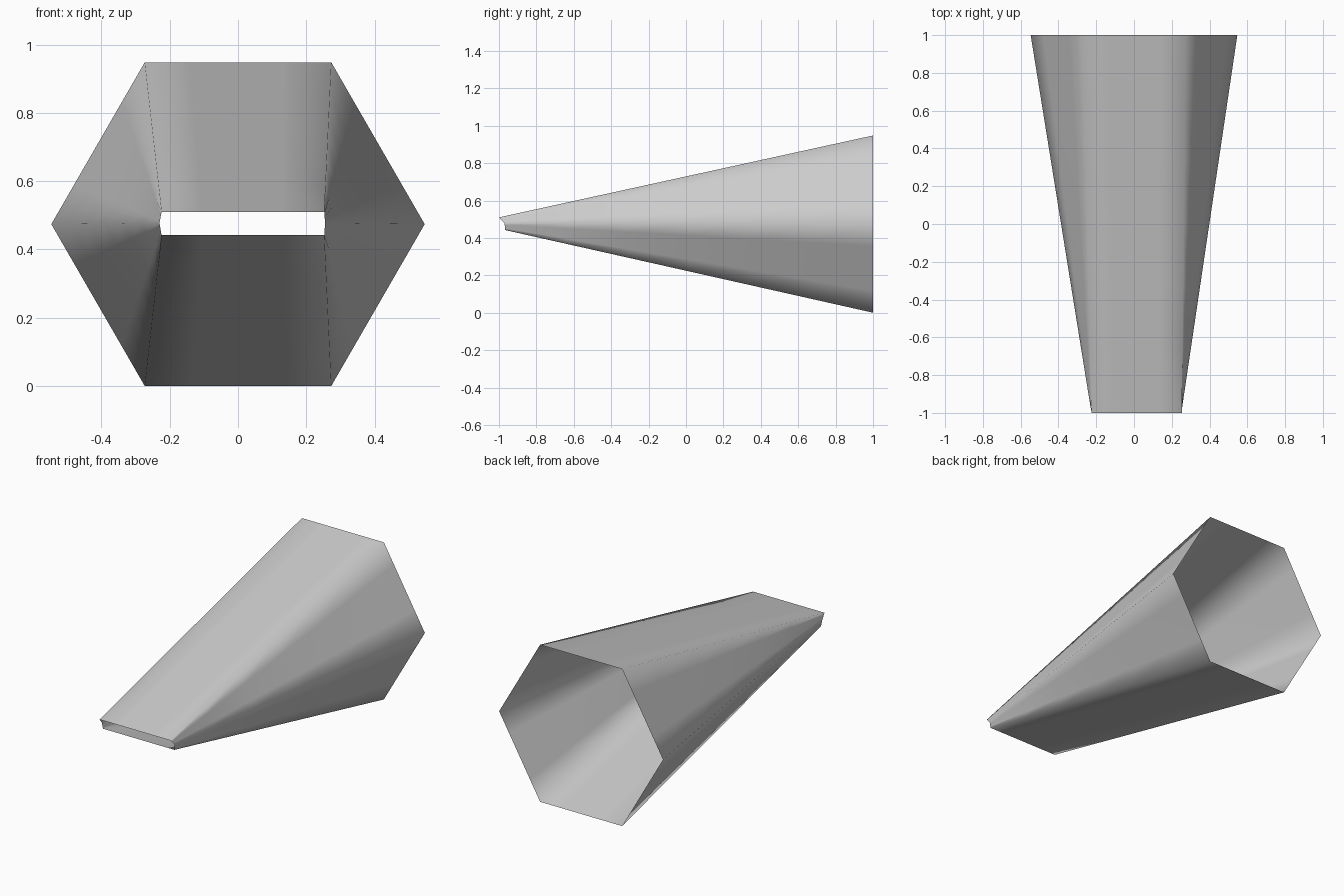
import bpy
import bmesh
from math import cos, sin, radians
from mathutils import Vector

cube = bpy.data.objects.get("Cube")
if cube:
    bpy.data.objects.remove(cube, do_unlink=True)

SPLITS = 4    # strips across each side
RINGS = 6     # bands along the length
RADIUS = 0.547
MID_Z = 0.474

# Wide hexagonal mouth, starting at the left point and going over the top
mouth = [Vector((RADIUS * cos(radians(a)), 1, MID_Z + RADIUS * sin(radians(a))))
         for a in range(0, 360, 60)]

# Narrow slot at the tip, with matching corners
slot = [Vector(p) for p in (
    (0.255, -0.97, 0.478), (0.253, -1, 0.51), (-0.224, -1, 0.51),
    (-0.23, -0.97, 0.478), (-0.224, -0.967, 0.442), (0.253, -0.967, 0.442))]


def subdivided(corners):
    """Split every side of a closed outline into equal strips."""
    return [a.lerp(b, i / SPLITS)
            for a, b in zip(corners, corners[1:] + corners[:1])
            for i in range(SPLITS)]


# Open lofted shell between the slot and the mouth
bm = bmesh.new()
start, end = subdivided(slot), subdivided(mouth)
rings = [[bm.verts.new(a.lerp(b, r / RINGS)) for a, b in zip(start, end)]
         for r in range(RINGS + 1)]
count = len(start)
for near, far in zip(rings, rings[1:]):
    for i in range(count):
        j = (i + 1) % count
        face = bm.faces.new((near[i], far[i], far[j], near[j]))
        face.smooth = True

# Face outward: the top strips should point up
bm.normal_update()
top = max(bm.faces, key=lambda f: f.calc_center_median().z)
if top.normal.z < 0:
    bmesh.ops.reverse_faces(bm, faces=bm.faces[:])

mesh = bpy.data.meshes.new("tapered_nozzle")
bm.to_mesh(mesh)
bm.free()
nozzle = bpy.data.objects.new("tapered_nozzle", mesh)
bpy.context.collection.objects.link(nozzle)

# Plain grey material
grey = bpy.data.materials.new("light_grey")
grey.use_nodes = True
colour = (0.6, 0.6, 0.6, 1)
grey.diffuse_color = colour
grey.node_tree.nodes["Principled BSDF"].inputs["Base Color"].default_value = colour
mesh.materials.append(grey)
